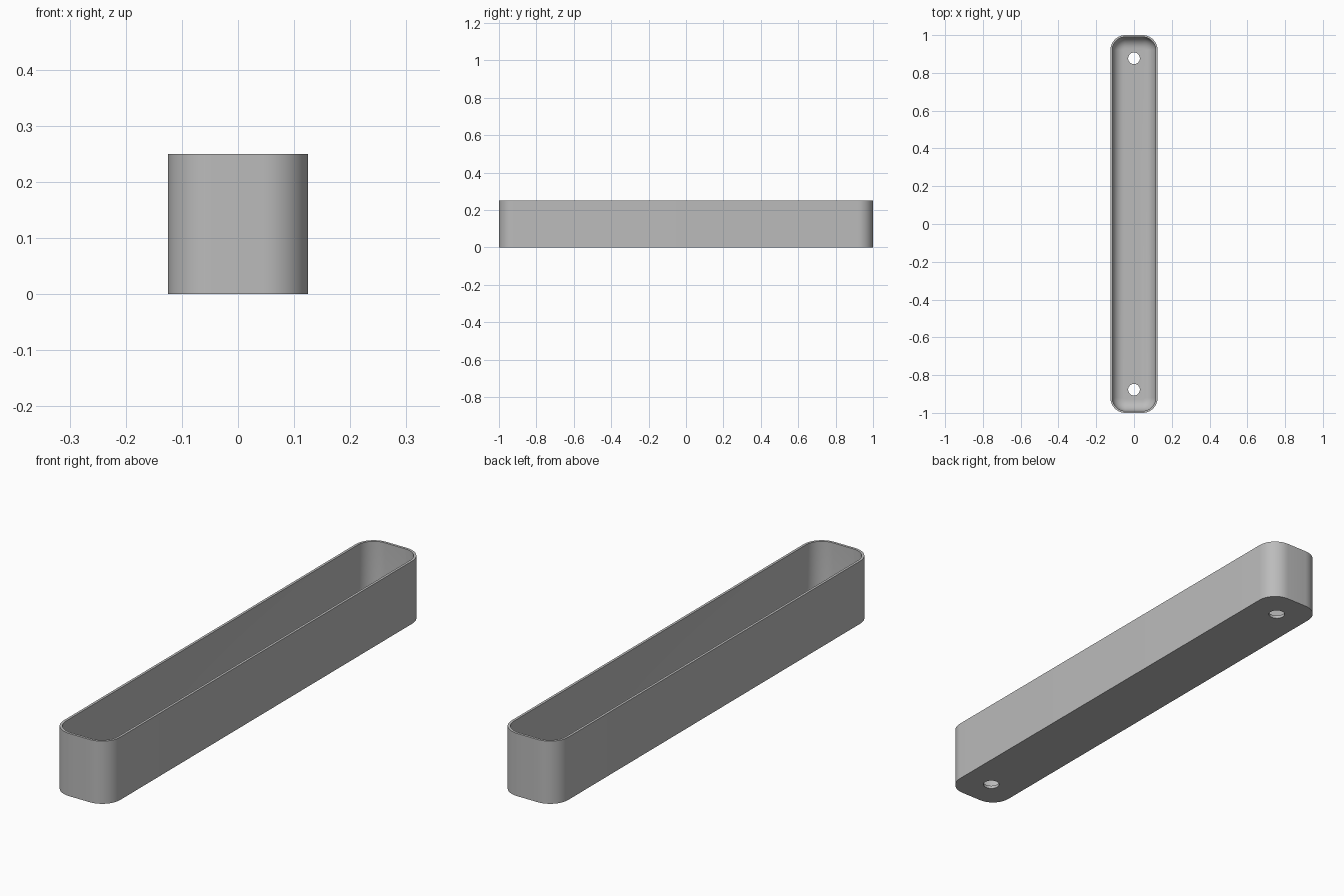
import bpy
import bmesh
from math import sin, cos, pi, radians

if "Cube" in bpy.data.objects:
    bpy.data.objects.remove(bpy.data.objects["Cube"], do_unlink=True)

WIDTH, LENGTH, HEIGHT = 0.25, 2.0, 0.25
CORNER, WALL, FLOOR, FILLET = 0.08, 0.01, 0.012, 0.06
HOLE_Y, HOLE_RADIUS = 0.877, 0.031
CORNER_STEPS, FILLET_STEPS = 12, 8

grey = bpy.data.materials.new("plain grey")
grey.use_nodes = True
colour = (0.5, 0.5, 0.5, 1)
grey.diffuse_color = colour
grey.node_tree.nodes["Principled BSDF"].inputs["Base Color"].default_value = colour


def rounded_ring(bm, inset, z):
    """Rounded rectangle, shrunk evenly by inset, at height z."""
    radius = CORNER - inset
    cx, cy = WIDTH / 2 - CORNER, LENGTH / 2 - CORNER
    verts = []
    for quarter, (sx, sy) in enumerate([(1, 1), (-1, 1), (-1, -1), (1, -1)]):
        for i in range(CORNER_STEPS + 1):
            a = (quarter + i / CORNER_STEPS) * pi / 2
            verts.append(bm.verts.new((sx * cx + radius * cos(a),
                                       sy * cy + radius * sin(a), z)))
    return verts


# Wall profile: outside bottom, over the rim, down to the filleted floor
profile = [(0, 0), (0, HEIGHT), (WALL, HEIGHT)]
for i in range(FILLET_STEPS + 1):
    a = i / FILLET_STEPS * pi / 2
    profile.append((WALL + FILLET * (1 - cos(a)), FLOOR + FILLET * (1 - sin(a))))

# Thin-walled tray
bm = bmesh.new()
rings = [rounded_ring(bm, inset, z) for inset, z in profile]
for low, high in zip(rings, rings[1:]):
    for i in range(len(low)):
        j = (i + 1) % len(low)
        bm.faces.new((low[i], low[j], high[j], high[i]))
bm.faces.new(rings[0][::-1])
bm.faces.new(rings[-1])
bmesh.ops.recalc_face_normals(bm, faces=bm.faces)
mesh = bpy.data.meshes.new("tray")
bm.to_mesh(mesh)
bm.free()
tray = bpy.data.objects.new("tray", mesh)
bpy.context.collection.objects.link(tray)
mesh.materials.append(grey)

# Two round holes through the floor
for side in (-1, 1):
    bpy.ops.mesh.primitive_cylinder_add(vertices=32, radius=HOLE_RADIUS, depth=0.1,
                                        location=(0, side * HOLE_Y, 0))
    cutter = bpy.context.object
    cutter.name = "hole_cutter"
    cutter.hide_render = True
    cutter.data.materials.append(grey)
    cut = tray.modifiers.new("floor hole", "BOOLEAN")
    cut.operation = "DIFFERENCE"
    cut.solver = "EXACT"
    cut.object = cutter
    bpy.context.view_layer.objects.active = tray
    bpy.ops.object.modifier_apply(modifier=cut.name)
    bpy.data.objects.remove(cutter, do_unlink=True)

# Smooth the rounded walls, keep the rim and base crisp
bpy.ops.object.select_all(action="DESELECT")
tray.select_set(True)
bpy.context.view_layer.objects.active = tray
bpy.ops.object.shade_smooth_by_angle(angle=radians(35))
